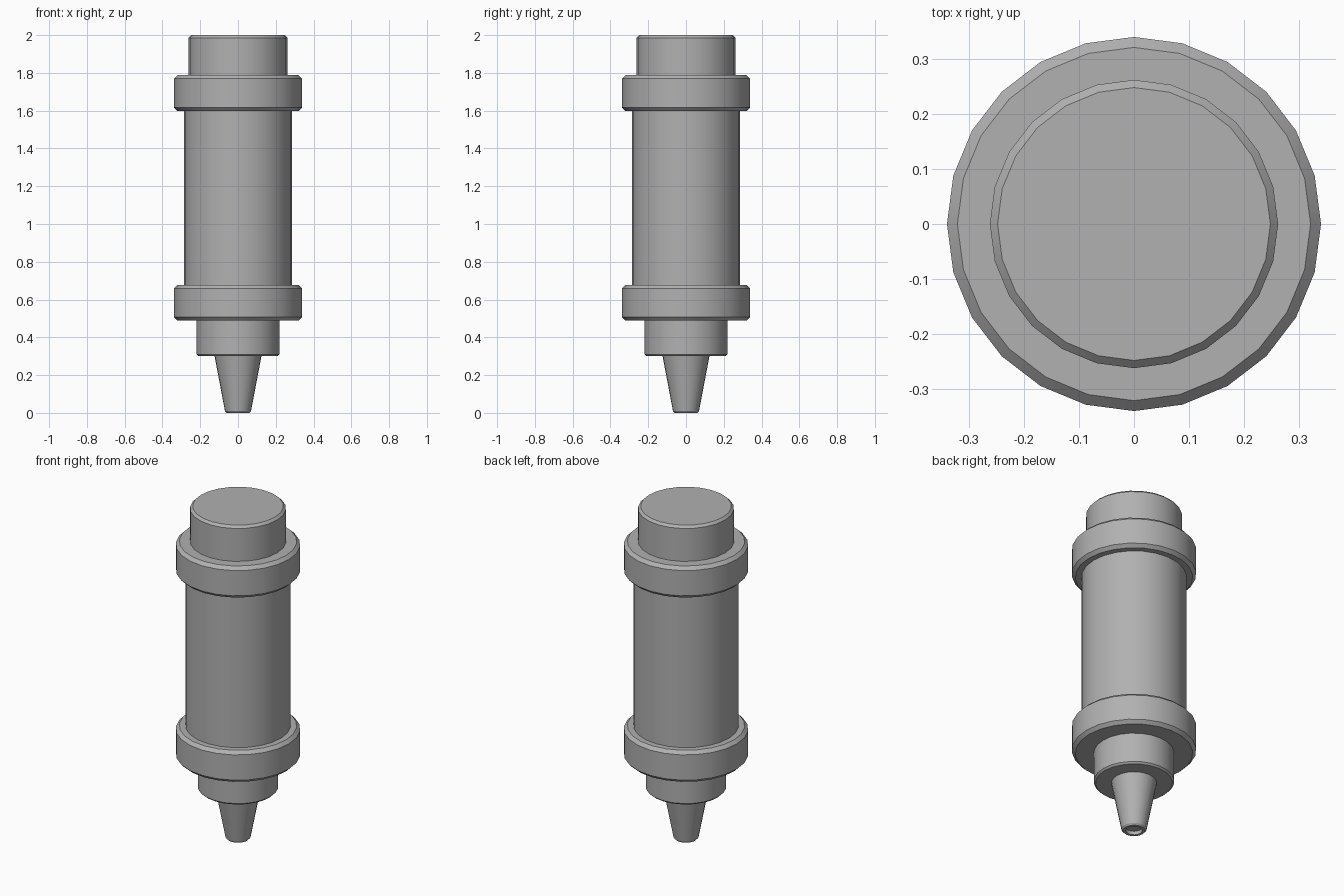
import bpy, bmesh, math

if "Cube" in bpy.data.objects:
    bpy.data.objects.remove(bpy.data.objects["Cube"])

SIDES = 24

# Dark grey finish shared by every part
grey = bpy.data.materials.new("dark_grey")
grey.diffuse_color = (0.44, 0.44, 0.44, 1.0)
grey.use_nodes = True
grey.node_tree.nodes["Principled BSDF"].inputs["Base Color"].default_value = grey.diffuse_color


def lathe(name, profile):
    """Revolve (radius, z) points, listed bottom to top, and cap both ends."""
    bm = bmesh.new()
    rings = []
    for r, z in profile:
        rings.append([bm.verts.new((r * math.cos(2 * math.pi * i / SIDES),
                                    r * math.sin(2 * math.pi * i / SIDES), z))
                      for i in range(SIDES)])
    for low, high in zip(rings, rings[1:]):
        for i in range(SIDES):
            j = (i + 1) % SIDES
            bm.faces.new((low[i], low[j], high[j], high[i]))
    bm.faces.new(rings[0][::-1])
    bm.faces.new(rings[-1])
    bmesh.ops.recalc_face_normals(bm, faces=bm.faces)
    mesh = bpy.data.meshes.new(name)
    bm.to_mesh(mesh)
    bm.free()
    mesh.materials.append(grey)
    obj = bpy.data.objects.new(name, mesh)
    bpy.context.collection.objects.link(obj)
    bpy.ops.object.select_all(action='DESELECT')
    obj.select_set(True)
    bpy.context.view_layer.objects.active = obj
    bpy.ops.object.shade_smooth_by_angle(angle=math.radians(30))
    return obj


def chamfered(name, r, z0, z1, c):
    """Round block with chamfered top and bottom rims."""
    return lathe(name, [(r - c, z0), (r, z0 + c), (r, z1 - c), (r - c, z1)])


# Nozzle: tapered cone with a chamfered tip and a shallow recess
lathe("nozzle", [(0.045, 0.022), (0.045, 0.0), (0.06, 0.0),
                 (0.069, 0.01), (0.126, 0.31)])

# Neck below the lower collar
chamfered("neck", 0.22, 0.3, 0.51, 0.01)

# Main barrel
lathe("barrel", [(0.287, 0.66), (0.287, 1.62)])

# Matching collars at both ends of the barrel
for name, z in (("lower_collar", 0.488), ("upper_collar", 1.598)):
    chamfered(name, 0.34, z, z + 0.19, 0.019)

# End cap
chamfered("end_cap", 0.262, 1.77, 2.0, 0.014)
